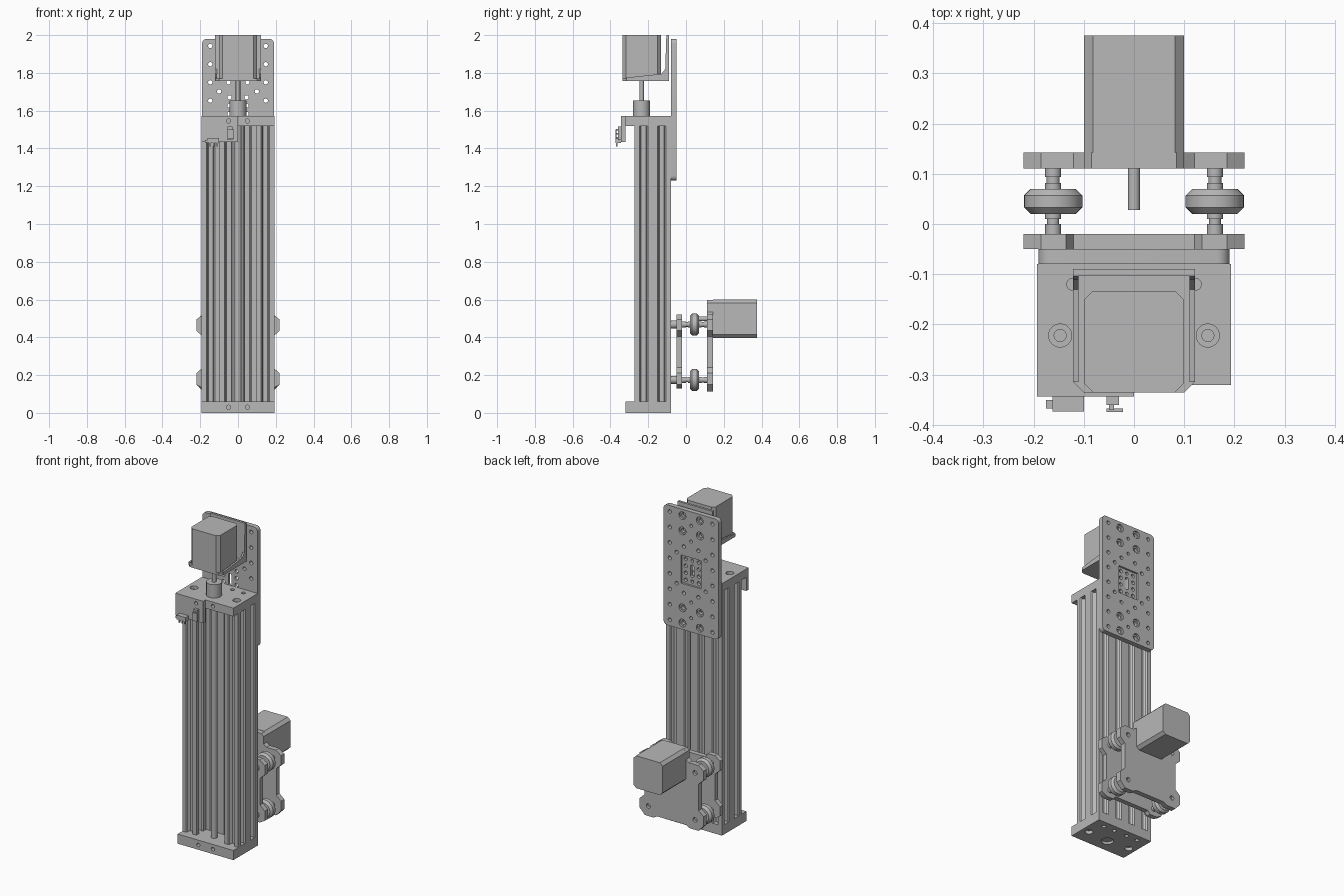
import bpy
import bmesh
from math import cos, sin, pi, radians
from mathutils import Vector

cube = bpy.data.objects.get("Cube")
if cube:
    bpy.data.objects.remove(cube, do_unlink=True)

grey = bpy.data.materials.new("machined grey")
grey.use_nodes = True
grey.diffuse_color = (0.48, 0.48, 0.48, 1)
grey.node_tree.nodes["Principled BSDF"].inputs["Base Color"].default_value = (0.48, 0.48, 0.48, 1)

PLACE = {"x": lambda u, v, w: (w, u, v),
         "y": lambda u, v, w: (u, w, v),
         "z": lambda u, v, w: (u, v, w)}
parts = []


def add_prism(bm, pts, axis, a, b):
    """Extrude a flat outline along an axis from a to b."""
    face = bm.faces.new([bm.verts.new(PLACE[axis](u, v, a)) for u, v in pts])
    out = bmesh.ops.extrude_face_region(bm, geom=[face])
    move = Vector(PLACE[axis](0, 0, b - a))
    bmesh.ops.translate(bm, vec=move, verts=[g for g in out["geom"] if isinstance(g, bmesh.types.BMVert)])


def finish(name, bm, keep=True):
    bmesh.ops.recalc_face_normals(bm, faces=bm.faces)
    mesh = bpy.data.meshes.new(name)
    bm.to_mesh(mesh)
    bm.free()
    mesh.materials.append(grey)
    obj = bpy.data.objects.new(name, mesh)
    bpy.context.collection.objects.link(obj)
    if keep:
        parts.append(obj)
    return obj


def prism(name, pts, axis, a, b):
    bm = bmesh.new()
    add_prism(bm, pts, axis, a, b)
    return finish(name, bm)


def circle(u, v, r, n=24):
    return [(u + r * cos(2 * pi * i / n), v + r * sin(2 * pi * i / n)) for i in range(n)]


def rect(u0, u1, v0, v1, cut=0.0):
    """Rectangle, with cut corners if asked."""
    if not cut:
        return [(u0, v0), (u1, v0), (u1, v1), (u0, v1)]
    return [(u0 + cut, v0), (u1 - cut, v0), (u1, v0 + cut), (u1, v1 - cut),
            (u1 - cut, v1), (u0 + cut, v1), (u0, v1 - cut), (u0, v0 + cut)]


def rounded(u0, u1, v0, v1, r, n=6):
    pts = []
    for k, (cu, cv) in enumerate(rect(u0 + r, u1 - r, v0 + r, v1 - r)):
        for i in range(n + 1):
            t = pi + (k + i / n) * pi / 2
            pts.append((cu + r * cos(t), cv + r * sin(t)))
    return pts


def mirrored(half):
    return half + [(-u, v) for u, v in reversed(half)]


def box(name, x0, x1, y0, y1, z0, z1):
    return prism(name, rect(x0, x1, y0, y1), "z", z0, z1)


def cut(obj, outlines, axis, a, b):
    """Cut a set of separate outlines through a part."""
    bm = bmesh.new()
    for pts in outlines:
        add_prism(bm, pts, axis, a, b)
    cutter = finish("cutter", bm, keep=False)
    cutter.hide_render = True
    mod = obj.modifiers.new("cut", "BOOLEAN")
    mod.operation, mod.solver, mod.object = "DIFFERENCE", "EXACT", cutter
    bpy.context.view_layer.objects.active = obj
    bpy.ops.object.modifier_apply(modifier=mod.name)
    bpy.data.objects.remove(cutter, do_unlink=True)


def lathe(name, profile, x, z, n=32):
    """Spin (radius, y) points around a line along y."""
    bm = bmesh.new()
    rings = [[bm.verts.new((x + u, y, z + v)) for u, v in circle(0, 0, r, n)] for r, y in profile]
    for p, q in zip(rings, rings[1:]):
        for i in range(n):
            j = (i + 1) % n
            bm.faces.new((p[i], p[j], q[j], q[i]))
    bm.faces.new(rings[0])
    bm.faces.new(rings[-1])
    return finish(name, bm)


# Slotted channel rail, open to the front
CELL, BACK = 0.0963, -0.08
SLOT = [(-0.022, 0), (-0.015, 0.009), (-0.0265, 0.009), (-0.0265, 0.014), (-0.013, 0.029)]
SLOT += [(-u, d) for u, d in reversed(SLOT)]
corners = [(-2, -2), (-1, -2), (-1, -1), (1, -1), (1, -2), (2, -2), (2, 0), (-2, 0)]
outline = []
for i, c in enumerate(corners):
    p = Vector(c) * CELL
    q = Vector(corners[(i + 1) % len(corners)]) * CELL
    along = (q - p).normalized()
    inward = Vector((-along.y, along.x))
    outline.append(p)
    for k in range(round((q - p).length / CELL)):
        mid = p + along * CELL * (k + 0.5)
        outline += [mid + along * u + inward * d for u, d in SLOT]
prism("slotted_rail", [(p.x, p.y + BACK) for p in outline], "z", 0.06, 1.52)

# End plates with bolt holes
W = 2 * CELL
for name, z0, z1 in (("bottom_end_plate", 0, 0.06), ("top_end_plate", 1.52, 1.572)):
    plate = box(name, -W, W, -0.32, BACK, z0, z1)
    low, high = z0 - 0.02, z1 + 0.02
    cut(plate, [circle(s * x, y, r) for s in (-1, 1)
                for x, y, r in ((0.147, -0.222, 0.012), (0.122, -0.12, 0.012), (0.045, -0.12, 0.012))],
        "z", low, high)
    sink = (z1 - 0.02, high) if z0 else (low, 0.02)
    cut(plate, [circle(s * 0.147, -0.222, 0.023) for s in (-1, 1)], "z", *sink)
    cut(plate, [circle(s * 0.05, (z0 + z1) / 2, 0.011) for s in (-1, 1)], "y", -0.36, -0.26)
    if not z0:
        cut(plate, [circle(0, -0.235, 0.035)], "z", -0.02, 0.015)

# Drive screw, coupler and shaft
SY = -0.235
prism("drive_screw", circle(0, SY, 0.018), "z", 0.03, 1.56)
prism("shaft_coupler", circle(0, SY, 0.045, 32), "z", 1.572, 1.655)
prism("upper_motor_shaft", circle(0, SY, 0.012), "z", 1.65, 1.78)

# Upper motor in its folded bracket
prism("upper_motor", rect(-0.1, 0.1, -0.335, -0.133, 0.018), "z", 1.77, 2.0)
prism("bracket_base", [(-0.12, -0.09), (-0.12, -0.315), (-0.1, -0.335),
                       (0.1, -0.335), (0.12, -0.315), (0.12, -0.09)], "z", 1.757, 1.77)
box("bracket_back", -0.12, 0.12, -0.104, -0.09, 1.76, 2.0)
gusset = [(-0.315, 1.757), (-0.11, 1.757), (-0.09, 1.777), (-0.09, 2.0),
          (-0.104, 2.0), (-0.11, 1.82), (-0.13, 1.795), (-0.315, 1.775)]
for s, side in ((1, "left"), (-1, "right")):
    prism("bracket_gusset_" + side, gusset, "x", s * 0.11, s * 0.121)

# Large drilled mounting plate at the back of the upper end
CZ = 1.605
plate = prism("mounting_plate", rounded(-0.19, 0.19, 1.23, 1.98, 0.025), "y", BACK, -0.05)
signs = [(a, b) for a in (-1, 1) for b in (-1, 1)]
cut(plate, [rect(-0.07, 0.07, CZ - 0.088, CZ + 0.088)], "y", -0.062, -0.03)
small = [(0.147, h) for h in (0.048, 0.145, 0.241, 0.338)]
small += [(0.1, 0.097), (0.05, 0.145), (0.045, 0.065), (0.045, 0.022)]
wide = [(0.06, 0.24), (0.06, 0.335)]
holes = [circle(a * x, CZ + b * h, 0.0115, 16) for a, b in signs for x, h in small]
holes += [circle(a * x, CZ + b * h, 0.014, 16) for a, b in signs for x, h in wide]
holes += [circle(0, CZ + b * h, 0.01, 16) for b in (-1, 1) for h in (0.065, 0.19, 0.288)]
holes.append(rounded(-0.011, 0.011, CZ - 0.04, CZ + 0.04, 0.0108))
cut(plate, holes, "y", -0.1, -0.03)
cut(plate, [circle(a * x, CZ + b * h, 0.024) for a, b in signs for x, h in wide], "y", -0.062, -0.03)

# Limit switches on a thin carrier at the front of the top plate
box("switch_carrier", -W, 0, -0.343, -0.32, 1.435, 1.572)
cut(parts[-1], [circle(-0.05, 1.546, 0.011)], "y", -0.36, -0.3)
box("switch_body_lower", -0.162, -0.1, -0.373, -0.343, 1.428, 1.455)
box("switch_plunger_lower", -0.175, -0.162, -0.367, -0.35, 1.432, 1.444)
box("switch_body_upper", -0.055, -0.03, -0.36, -0.343, 1.445, 1.515)
box("switch_lever_upper", -0.055, -0.022, -0.374, -0.367, 1.45, 1.5)
for i in range(3):
    z = 1.452 + 0.022 * i
    box("switch_terminal_%d" % (i + 1), -0.05, -0.04, -0.37, -0.355, z, z + 0.008)
    box("switch_pin_%d" % (i + 1), -0.15 + 0.018 * i, -0.143 + 0.018 * i, -0.37, -0.362, 1.41, 1.43)

# Lower carriage plates with lobed corners
WX, LOW, HIGH = 0.161, 0.175, 0.468
lobes = [(0.22, 0.495), (0.22, 0.435), (0.187, 0.405), (0.187, 0.24), (0.22, 0.21), (0.22, 0.15)]
inner = prism("carriage_inner_plate", mirrored(
    [(0.12, 0.495), (0.135, 0.52), (0.185, 0.52)] + lobes +
    [(0.185, 0.13), (0.135, 0.13), (0.12, 0.15)]), "y", -0.05, -0.02)
outer = prism("carriage_outer_plate", mirrored(
    [(0.085, 0.597), (0.1, 0.582), (0.1, 0.535), (0.12, 0.52), (0.185, 0.52)] + lobes +
    [(0.185, 0.113), (0.125, 0.113), (0.1, 0.127)]), "y", 0.11, 0.142)
cut(outer, [circle(s * WX, z, 0.014) for s in (-1, 1) for z in (LOW, HIGH)], "y", 0.125, 0.16)

# Four grooved wheels on stepped axles
wheel = [(0.02, 0.02), (0.045, 0.02), (0.058, 0.033), (0.058, 0.057), (0.045, 0.07), (0.02, 0.07)]
axle = [(0.021, -0.08), (0.021, -0.05), (0.016, -0.05), (0.016, 0.0), (0.012, 0.0), (0.012, 0.01),
        (0.016, 0.01), (0.016, 0.082), (0.013, 0.082), (0.013, 0.094), (0.016, 0.094), (0.016, 0.112)]
for s, side in ((1, "left"), (-1, "right")):
    for z, level in ((LOW, "lower"), (HIGH, "upper")):
        lathe("wheel_%s_%s" % (level, side), wheel, s * WX, z)
        lathe("axle_%s_%s" % (level, side), axle, s * WX, z, 20)

# Rear carriage motor
prism("carriage_motor", rect(-0.1, 0.1, 0.397, 0.599, 0.018), "y", 0.142, 0.375)
prism("carriage_motor_shaft", circle(0, 0.498, 0.012), "y", 0.028, 0.115)

# Smooth curved walls, crisp edges
bpy.ops.object.select_all(action="DESELECT")
for obj in parts:
    obj.select_set(True)
bpy.context.view_layer.objects.active = parts[0]
bpy.ops.object.shade_smooth_by_angle(angle=radians(30))
